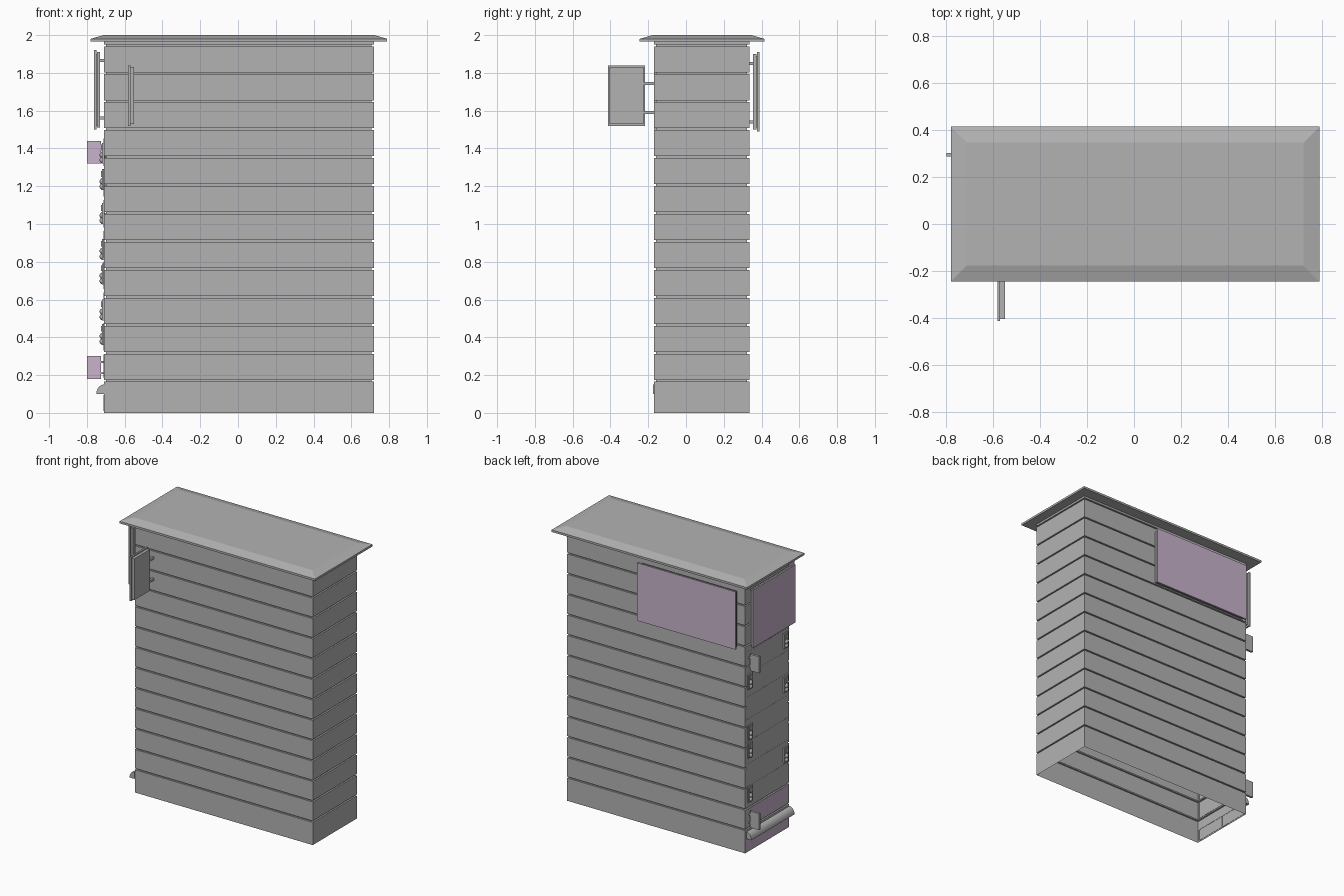
import bpy, bmesh, math
from mathutils import Vector

cube = bpy.data.objects.get("Cube")
if cube:
    bpy.data.objects.remove(cube, do_unlink=True)


def material(name, colour):
    m = bpy.data.materials.new(name)
    m.use_nodes = True
    m.diffuse_color = (*colour, 1)
    m.node_tree.nodes["Principled BSDF"].inputs["Base Color"].default_value = (*colour, 1)
    return m


GREY = material("grey", (0.45, 0.45, 0.45))
MAUVE = material("mauve", (0.58, 0.45, 0.60))

# Cabinet extents
X0, X1, Y0, Y1 = -0.71, 0.72, -0.17, 0.335
TOP = 1.97


def finish(name, bm, mats=(GREY,), accent=None):
    """Turn a bmesh into an object; faces pointing along accent take the second colour."""
    bm.normal_update()
    if accent:
        for f in bm.faces:
            f.material_index = int(f.normal.dot(Vector(accent)) > 0.9)
    mesh = bpy.data.meshes.new(name)
    bm.to_mesh(mesh)
    bm.free()
    for m in mats:
        mesh.materials.append(m)
    ob = bpy.data.objects.new(name, mesh)
    bpy.context.collection.objects.link(ob)
    return ob


def box(name, lo, hi, mats=(GREY,), accent=None):
    bm = bmesh.new()
    bmesh.ops.create_cube(bm, size=1)
    for v in bm.verts:
        v.co = Vector([(a + b) / 2 + c * (b - a) for a, b, c in zip(lo, hi, v.co)])
    return finish(name, bm, mats, accent)


def rings(name, x0, x1, y0, y1, steps, bottom=False, top=False):
    """Stack rectangles, each step being (height, inset), into a skin."""
    bm = bmesh.new()
    loops = []
    for z, i in steps:
        corners = ((x0 + i, y0 + i), (x1 - i, y0 + i), (x1 - i, y1 - i), (x0 + i, y1 - i))
        loops.append([bm.verts.new((x, y, z)) for x, y in corners])
    for a, b in zip(loops, loops[1:]):
        for k in range(4):
            n = (k + 1) % 4
            bm.faces.new((a[k], a[n], b[n], b[k]))
    if bottom:
        bm.faces.new(loops[0][::-1])
    if top:
        bm.faces.new(loops[-1])
    return finish(name, bm)


# Open-bottomed cabinet skin with narrow grooves between the boards
steps = [(0, 0)]
for k in range(13):
    z = 0.17 + 0.148 * k
    steps += [(z - 0.005, 0), (z - 0.005, 0.012), (z + 0.005, 0.012), (z + 0.005, 0)]
steps.append((TOP, 0))
rings("cabinet_walls", X0, X1, Y0, Y1, steps)

# Roof with sloping borders
rings("roof", -0.78, 0.79, -0.245, 0.415,
      [(1.965, 0), (1.98, 0), (2.0, 0.068)], bottom=True, top=True)

# Rear display: backing slab, front sheet and brackets
box("rear_display_back", (-0.66, 0.355, 1.5), (0.11, 0.372, 1.9))
box("rear_display_screen", (-0.67, 0.377, 1.49), (0.12, 0.39, 1.91), (GREY, MAUVE), (0, 1, 0))
box("rear_display_core", (-0.65, 0.37, 1.51), (0.1, 0.379, 1.89))
for x in (-0.55, 0):
    for z in (1.54, 1.85):
        box("rear_display_bracket", (x - 0.01, Y1 - 0.01, z - 0.008), (x + 0.01, 0.357, z + 0.008))

# End display
box("end_display_back", (-0.747, -0.16, 1.51), (-0.73, 0.31, 1.91))
box("end_display_screen", (-0.762, -0.17, 1.5), (-0.75, 0.32, 1.92), (GREY, MAUVE), (-1, 0, 0))
box("end_display_core", (-0.752, -0.15, 1.52), (-0.745, 0.3, 1.9))
for y in (-0.05, 0.2):
    for z in (1.562, 1.865):
        box("end_display_bracket", (-0.732, y - 0.01, z - 0.008), (X0 + 0.01, y + 0.01, z + 0.008))

# Projecting sign on the front
box("front_sign_screen", (-0.582, -0.413, 1.52), (-0.57, -0.218, 1.84), (GREY, MAUVE), (-1, 0, 0))
box("front_sign_back", (-0.57, -0.405, 1.53), (-0.55, -0.226, 1.83))
for z in (1.59, 1.745):
    box("front_sign_bracket", (-0.572, -0.23, z - 0.008), (-0.556, Y0 + 0.01, z + 0.008))

# Small signs projecting from the end
for z in (0.18, 1.32):
    box("small_sign", (-0.8, 0.287, z), (-0.725, 0.303, z + 0.12), (GREY, MAUVE), (0, -1, 0))
    for h in (0.03, 0.09):
        box("small_sign_bracket", (-0.727, 0.291, z + h - 0.005), (X0 + 0.01, 0.299, z + h + 0.005))


def drawer(name, y0, y1, z0, z1, mat=GREY):
    """Thin raised frame around a sunken panel on the end wall."""
    bm = bmesh.new()
    vs = [bm.verts.new((X0 - 0.007, y, z)) for y, z in ((y0, z0), (y0, z1), (y1, z1), (y1, z0))]
    face = bm.faces.new(vs)
    bm.normal_update()
    if face.normal.x > 0:
        face.normal_flip()
    bmesh.ops.inset_region(bm, faces=[face], thickness=0.01)
    bmesh.ops.inset_region(bm, faces=[face], thickness=0.001, depth=-0.006)
    face.material_index = 1
    rim = [e for e in bm.edges if e.is_boundary]
    new = bmesh.ops.extrude_edge_only(bm, edges=rim)["geom"]
    for v in new:
        if isinstance(v, bmesh.types.BMVert):
            v.co.x = X0 + 0.002
    bmesh.ops.recalc_face_normals(bm, faces=bm.faces)
    return finish(name, bm, (GREY, mat))


# Drawer fronts, with coloured panels at the foot
for k in range(7):
    z = 0.33 + 0.163 * k
    drawer("drawer_front", Y0 + 0.015, Y1 - 0.015, z, z + 0.145)
mid = (Y0 + Y1) / 2
for y0, y1 in ((Y0 + 0.015, mid - 0.004), (mid + 0.004, Y1 - 0.015)):
    drawer("lower_panel", y0, y1, 0.185, 0.31, MAUVE)
    drawer("foot_panel", y0, y1, 0.01, 0.095, MAUVE)


def dome(name, y, z, r):
    bm = bmesh.new()
    bmesh.ops.create_uvsphere(bm, u_segments=12, v_segments=8, radius=r)
    bmesh.ops.translate(bm, verts=bm.verts, vec=(X0 - 0.005, y, z))
    for f in bm.faces:
        f.smooth = True
    finish(name, bm)


# Latch plates with rounded knobs, alternating sides
for y, z in ((0.285, 1.24), (0.285, 0.87), (0.285, 0.74), (0.285, 0.42),
             (-0.125, 1.38), (-0.125, 1.06), (-0.125, 0.55)):
    box("latch_plate", (X0 - 0.01, y - 0.025, z - 0.06), (X0, y + 0.025, z + 0.05))
    box("latch_block", (X0 - 0.016, y - 0.016, z + 0.01), (X0, y + 0.016, z + 0.04))
    for d in (-0.014, -0.042):
        dome("latch_knob", y, z + d, 0.018)

# Rounded handrail along the foot of the end: flat underneath, curved on top
bm = bmesh.new()
arc = [(X0 - 0.04 * math.cos(a), 0.1 + 0.05 * math.sin(a))
       for a in (math.pi / 2 * i / 8 for i in range(9))] + [(X0, 0.1)]
base = bm.faces.new([bm.verts.new((x, Y0 - 0.005, z)) for x, z in arc])
out = bmesh.ops.extrude_face_region(bm, geom=[base])["geom"]
bmesh.ops.translate(bm, verts=[v for v in out if isinstance(v, bmesh.types.BMVert)],
                    vec=(0, Y1 - Y0 - 0.01, 0))
bmesh.ops.recalc_face_normals(bm, faces=bm.faces)
finish("foot_rail", bm)
